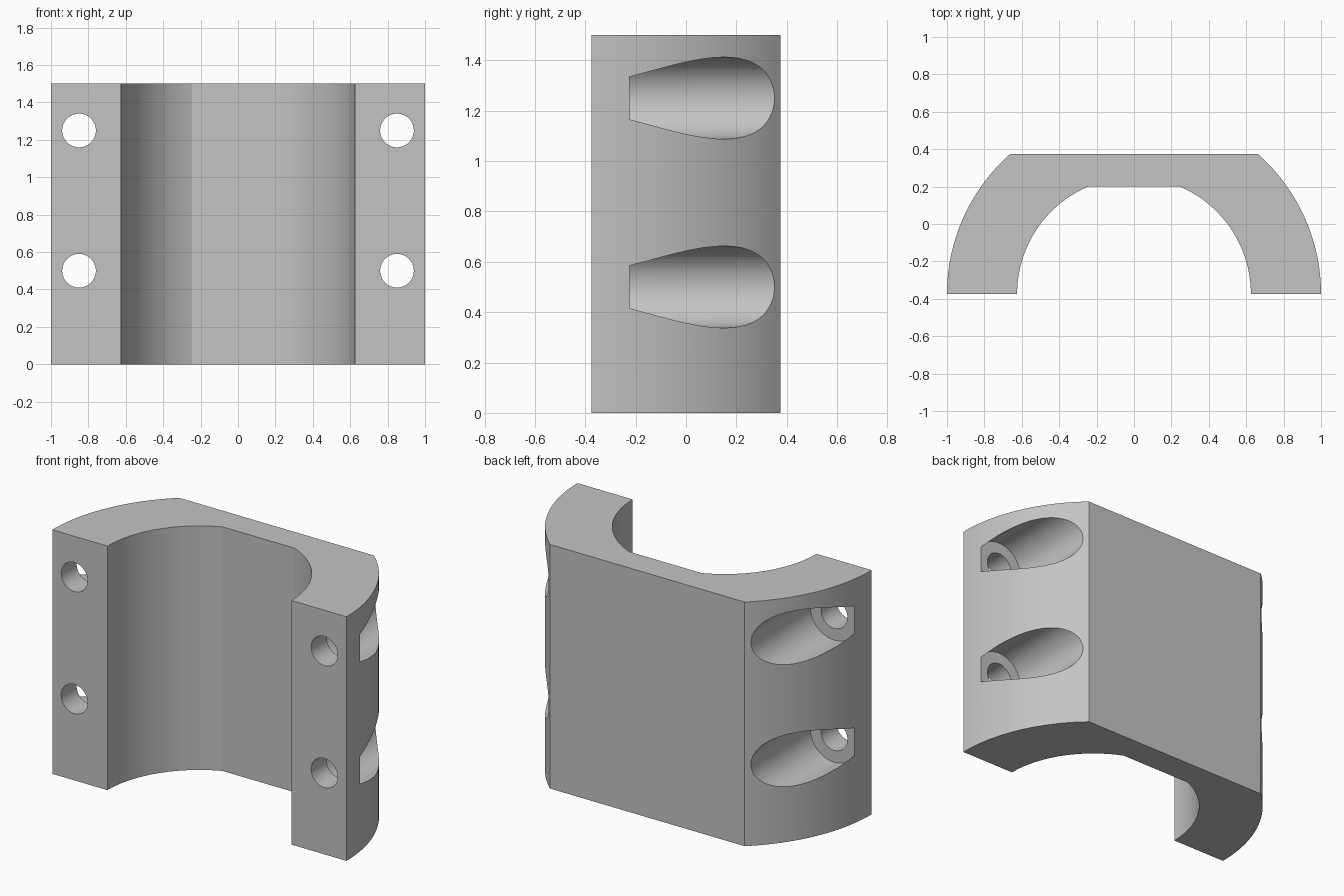
import bpy, bmesh, math
from mathutils import Matrix

cube = bpy.data.objects.get("Cube")
if cube:
    bpy.data.objects.remove(cube, do_unlink=True)

HEIGHT = 1.5
FRONT, BACK, INNER_BACK = -0.375, 0.375, 0.2
R_OUT, R_IN = 1.0, 0.625

grey = bpy.data.materials.new("plain grey")
grey.use_nodes = True
colour = (0.55, 0.55, 0.55, 1)
grey.diffuse_color = colour
grey.node_tree.nodes["Principled BSDF"].inputs["Base Color"].default_value = colour


def make_object(name, bm):
    bmesh.ops.recalc_face_normals(bm, faces=bm.faces)
    mesh = bpy.data.meshes.new(name)
    bm.to_mesh(mesh)
    bm.free()
    mesh.materials.append(grey)
    obj = bpy.data.objects.new(name, mesh)
    bpy.context.collection.objects.link(obj)
    return obj


def flattened_arc(radius, flat_y, steps=40):
    """Half circle, right to left, whose crown is cut off at flat_y."""
    end = math.asin((flat_y - FRONT) / radius)
    side = [(radius * math.cos(end * i / steps),
             FRONT + radius * math.sin(end * i / steps)) for i in range(steps + 1)]
    return side + [(-x, y) for x, y in reversed(side)]


# Clamp body: extruded half ring with flat crowns
bm = bmesh.new()
outline = flattened_arc(R_OUT, BACK) + flattened_arc(R_IN, INNER_BACK)[::-1]
base = bm.faces.new([bm.verts.new((x, y, 0)) for x, y in outline])
top = bmesh.ops.extrude_face_region(bm, geom=[base])["geom"]
bmesh.ops.translate(bm, vec=(0, 0, HEIGHT),
                    verts=[v for v in top if isinstance(v, bmesh.types.BMVert)])
body = make_object("clamp_half", bm)


def drill(name, radius, y0, y1):
    """Cut the four bolt positions with cylinders running from y0 to y1."""
    bm = bmesh.new()
    for x in (-0.85, 0.85):
        for z in (0.5, 1.25):
            place = Matrix.Translation((x, (y0 + y1) / 2, z)) @ Matrix.Rotation(math.pi / 2, 4, "X")
            bmesh.ops.create_cone(bm, cap_ends=True, segments=64, radius1=radius,
                                  radius2=radius, depth=y1 - y0, matrix=place)
    cutter = make_object(name, bm)
    cutter.hide_render = True
    mod = body.modifiers.new(name, "BOOLEAN")
    mod.operation = "DIFFERENCE"
    mod.solver = "EXACT"
    mod.object = cutter
    bpy.context.view_layer.objects.active = body
    bpy.ops.object.modifier_apply(modifier=mod.name)
    bpy.data.objects.remove(cutter, do_unlink=True)


# Bolt holes and the wider pockets for the bolt heads
for o in bpy.context.selected_objects:
    o.select_set(False)
body.select_set(True)
drill("bolt_holes", 0.09, -0.6, 0.6)
drill("bolt_head_pockets", 0.1625, -0.225, 0.7)

# Smooth curved walls, crisp edges
bpy.ops.object.shade_smooth_by_angle(angle=math.radians(15))
